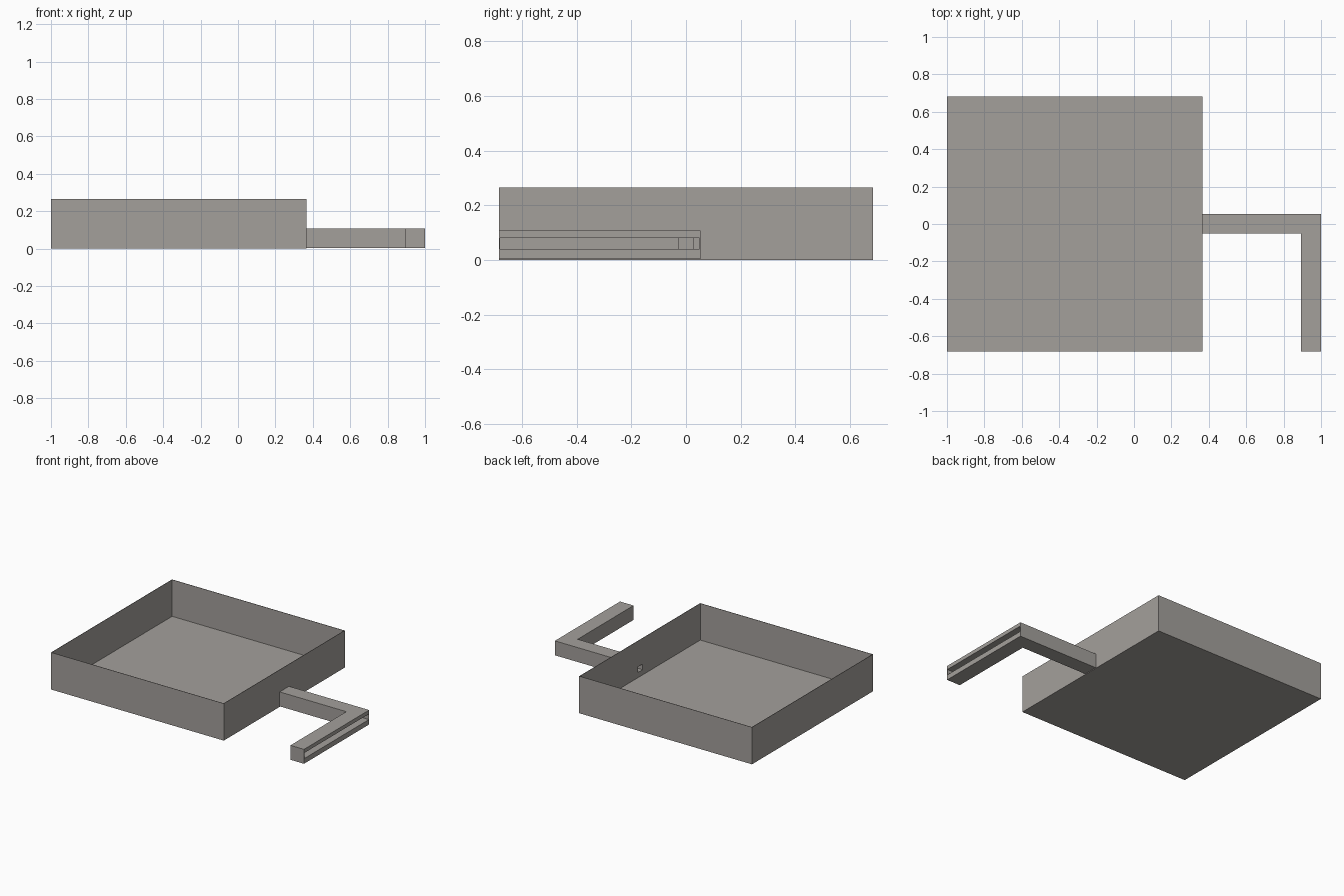
import bpy, bmesh

if "Cube" in bpy.data.objects:
    bpy.data.objects.remove(bpy.data.objects["Cube"])

T = 0.003  # sheet thickness of the tray and handle ends

grey = bpy.data.materials.new("warm_grey")
grey.diffuse_color = (0.37, 0.35, 0.33, 1)
grey.use_nodes = True
grey.node_tree.nodes["Principled BSDF"].inputs["Base Color"].default_value = grey.diffuse_color


def prism(name, outline, z0, z1):
    """Solid from a counter-clockwise xy outline between two heights."""
    bm = bmesh.new()
    face = bm.faces.new([bm.verts.new((x, y, z0)) for x, y in outline])
    ext = bmesh.ops.extrude_face_region(bm, geom=[face])
    verts = [g for g in ext["geom"] if isinstance(g, bmesh.types.BMVert)]
    bmesh.ops.translate(bm, verts=verts, vec=(0, 0, z1 - z0))
    bmesh.ops.recalc_face_normals(bm, faces=bm.faces)
    me = bpy.data.meshes.new(name)
    bm.to_mesh(me)
    bm.free()
    me.materials.append(grey)
    ob = bpy.data.objects.new(name, me)
    bpy.context.collection.objects.link(ob)
    return ob


def box(name, x0, x1, y0, y1, z0, z1):
    return prism(name, [(x0, y0), (x1, y0), (x1, y1), (x0, y1)], z0, z1)


def cut(ob, *cutters):
    """Subtract the cutters, bake the result and delete the cutters."""
    for c in cutters:
        c.hide_render = True
        m = ob.modifiers.new("cut", 'BOOLEAN')
        m.operation, m.solver, m.object = 'DIFFERENCE', 'EXACT', c
    dg = bpy.context.evaluated_depsgraph_get()
    me = bpy.data.meshes.new_from_object(ob.evaluated_get(dg))
    ob.modifiers.clear()
    ob.data = me
    for c in cutters:
        bpy.data.objects.remove(c)


# open tray with paper-thin walls and an outlet in the right wall
tray = box("tray", -1, 0.366, -0.683, 0.683, 0, 0.265)
cut(tray,
    box("cutter_inside", -1 + T, 0.366 - T, -0.683 + T, 0.683 - T, T, 0.4),
    box("cutter_outlet", 0.3, 0.5, -0.028, 0.026, 0.04, 0.08))

# L-shaped spout: square tube, then an arm with a slot along its outer side
spout = prism("spout", [(0.3645, -0.052), (0.893, -0.052), (0.893, -0.683),
                        (1, -0.683), (1, 0.053), (0.3645, 0.053)], 0.004, 0.107)
cut(spout,
    box("cutter_slot", 0.893 + T, 1.1, -0.683 + T, 0.053 - T, 0.04, 0.08),
    box("cutter_passage", 0.3, 0.95, -0.028, 0.026, 0.04, 0.08))
